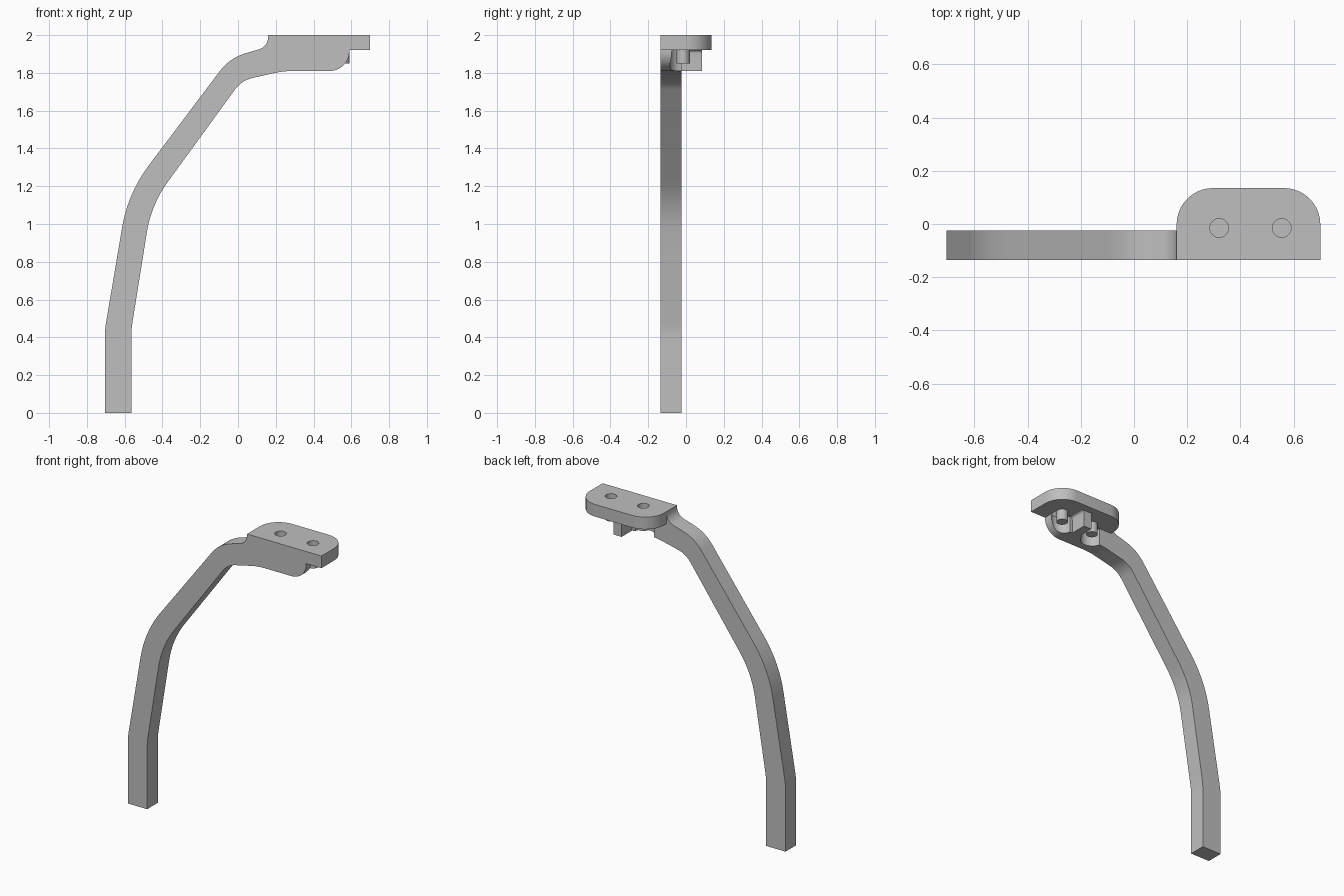
import bpy, bmesh, math
from mathutils import Vector

cube = bpy.data.objects.get("Cube")
if cube:
    bpy.data.objects.remove(cube, do_unlink=True)

grey = bpy.data.materials.new("plain grey")
grey.use_nodes = True
grey.diffuse_color = (0.52, 0.52, 0.52, 1)
grey.node_tree.nodes["Principled BSDF"].inputs["Base Color"].default_value = (0.52, 0.52, 0.52, 1)


def rounded(corners, steps=10):
    """Outline from (a, b, radius) corners, each rounded by a tangent arc."""
    pts = []
    for i, (a, b, r) in enumerate(corners):
        p = Vector((a, b))
        if r == 0:
            pts.append(p)
            continue
        d1 = (Vector(corners[i - 1][:2]) - p).normalized()
        d2 = (Vector(corners[(i + 1) % len(corners)][:2]) - p).normalized()
        half = d1.angle(d2) / 2
        centre = p + (d1 + d2).normalized() * r / math.sin(half)
        start = p + d1 * r / math.tan(half) - centre
        end = p + d2 * r / math.tan(half) - centre
        turn = start.angle(end)
        for k in range(steps + 1):
            t = k / steps
            arm = (start * math.sin((1 - t) * turn) + end * math.sin(t * turn)) / math.sin(turn)
            pts.append(centre + arm)
    return pts


def prism(name, outline, axis, low, high):
    """Closed prism along Y (outline in XZ) or Z (outline in XY), facing outwards."""
    bm = bmesh.new()
    place = (lambda p, h: (p.x, h, p.y)) if axis == "Y" else (lambda p, h: (p.x, p.y, h))
    near = [bm.verts.new(place(p, low)) for p in outline]
    far = [bm.verts.new(place(p, high)) for p in outline]
    bm.faces.new(reversed(near))
    bm.faces.new(far)
    for i in range(len(outline)):
        bm.faces.new((near[i - 1], near[i], far[i], far[i - 1]))
    bm.normal_update()
    if bm.calc_volume(signed=True) < 0:
        bmesh.ops.reverse_faces(bm, faces=bm.faces)
    mesh = bpy.data.meshes.new(name)
    bm.to_mesh(mesh)
    bm.free()
    mesh.materials.append(grey)
    obj = bpy.data.objects.new(name, mesh)
    bpy.context.collection.objects.link(obj)
    return obj


def circle(x, y, r, n=32):
    return [Vector((x + r * math.cos(math.tau * k / n), y + r * math.sin(math.tau * k / n))) for k in range(n)]


def combine(target, other, operation):
    mod = target.modifiers.new(operation.lower(), "BOOLEAN")
    mod.operation, mod.object, mod.solver = operation, other, "EXACT"
    bpy.context.view_layer.objects.active = target
    bpy.ops.object.modifier_apply(modifier=mod.name)
    bpy.data.objects.remove(other, do_unlink=True)


FRONT, ARM_BACK, BACK = -0.135, -0.025, 0.135
UNDER, TOP = 1.92, 2.0
HOLES = (0.32, 0.555)
HOLE_Y = -0.015

# Bent arm with rounded end under the plate
bracket = prism("bracket", rounded([
    (-0.705, 0, 0), (-0.705, 0.44, 0.5), (-0.583, 1.163, 0.75), (-0.044, 1.879, 0.26),
    (0.16, 1.939, 0.07), (0.16, TOP, 0), (0.16, UNDER, 0), (0.59, UNDER, 0),
    (0.59, 1.81, 0.105), (0.24, 1.81, 0.45), (0.019, 1.76, 0.16),
    (-0.459, 1.103, 0.62), (-0.565, 0.44, 0.5), (-0.565, 0, 0)]), "Y", FRONT, ARM_BACK)

# Screw-head clearances in the arm
for x in HOLES:
    combine(bracket, prism("clearance_cutter", circle(x, HOLE_Y, 0.07), "Z", 1.7, UNDER), "DIFFERENCE")

# Mounting plate with rounded back corners
plate = prism("mounting_plate", rounded([
    (0.16, FRONT, 0), (0.7, FRONT, 0), (0.7, BACK, 0.137), (0.16, BACK, 0.137)]), "Z", UNDER, TOP)
combine(bracket, plate, "UNION")

# Support rib between the holes, flared where it meets the plate
rib = prism("support_rib", rounded([
    (0.392, 1.93, 0), (0.392, UNDER, 0), (0.408, UNDER, 0.015), (0.408, 1.81, 0),
    (0.467, 1.81, 0), (0.467, UNDER, 0.015), (0.483, UNDER, 0), (0.483, 1.93, 0)], 5),
    "Y", -0.045, 0.085)
combine(bracket, rib, "UNION")

# Screw holes through the plate
for x in HOLES:
    combine(bracket, prism("hole_cutter", circle(x, HOLE_Y, 0.035), "Z", 1.85, 2.1), "DIFFERENCE")

bpy.ops.object.select_all(action="DESELECT")
bracket.select_set(True)
bpy.context.view_layer.objects.active = bracket
bpy.ops.object.shade_smooth_by_angle(angle=math.radians(30))
